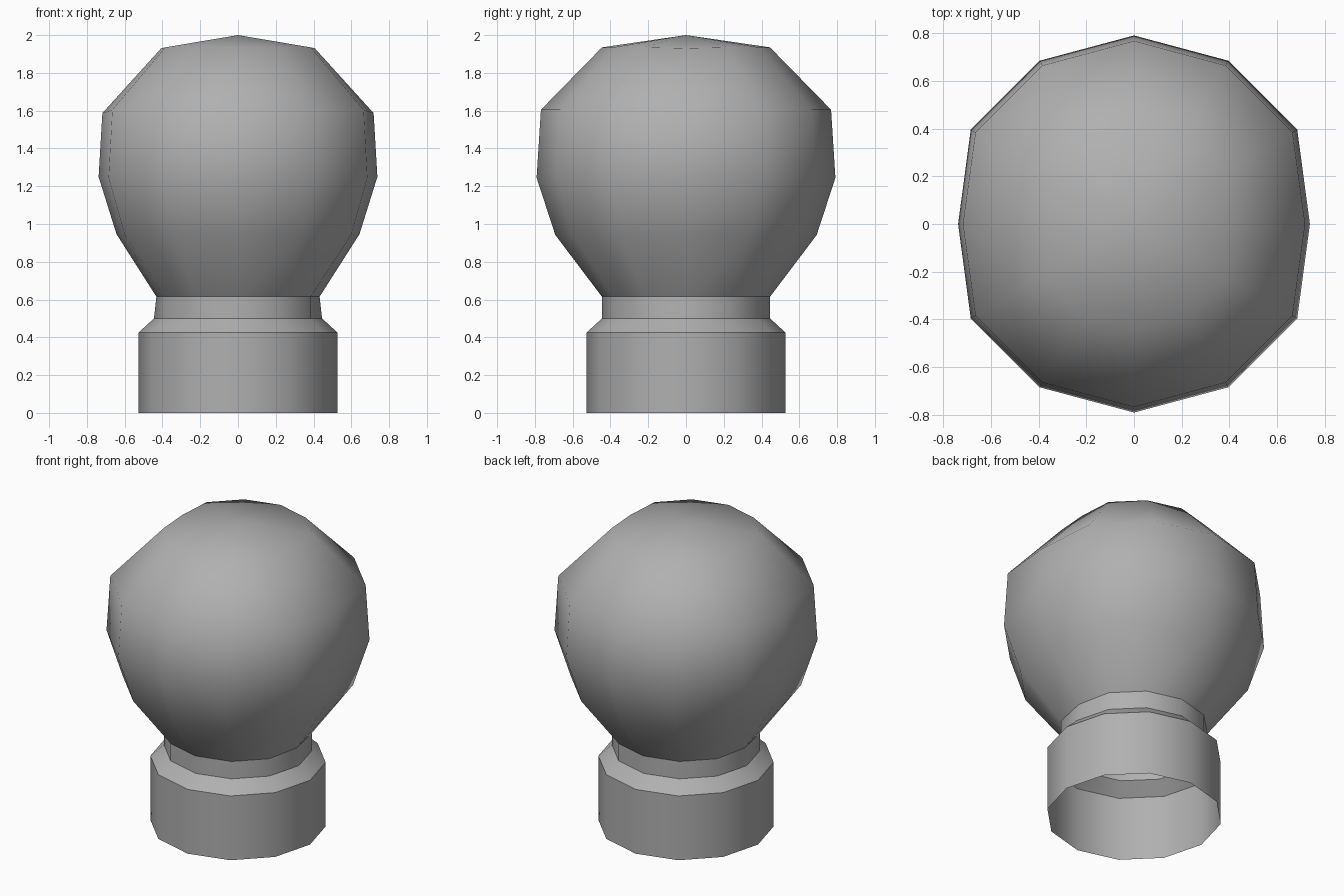
import bpy, bmesh, math

if "Cube" in bpy.data.objects:
    bpy.data.objects.remove(bpy.data.objects["Cube"])

SIDES = 12

# Dark grey finish shared by all parts
grey = bpy.data.materials.new("dark_grey")
grey.diffuse_color = (0.435, 0.435, 0.435, 1)
grey.use_nodes = True
grey.node_tree.nodes["Principled BSDF"].inputs["Base Color"].default_value = grey.diffuse_color


def lathe(name, profile, top=None):
    """Spin rings of (radius, z, side radius, side z); the two x-axis corners use the side values."""
    bm = bmesh.new()
    rings = []
    for r, z, side_r, side_z in profile:
        ring = []
        for i in range(SIDES):
            a = math.tau * i / SIDES
            on_side = i % (SIDES // 2) == 0
            rad, h = (side_r, side_z) if on_side else (r, z)
            ring.append(bm.verts.new((rad * math.cos(a), rad * math.sin(a), h)))
        rings.append(ring)
    for lo, hi in zip(rings, rings[1:]):
        for i in range(SIDES):
            j = (i + 1) % SIDES
            bm.faces.new((lo[i], lo[j], hi[j], hi[i]))
    if top is not None:
        peak = bm.verts.new((0, 0, top))
        for i in range(SIDES):
            bm.faces.new((rings[-1][i], rings[-1][(i + 1) % SIDES], peak))
    mesh = bpy.data.meshes.new(name)
    bm.to_mesh(mesh)
    bm.free()
    mesh.materials.append(grey)
    obj = bpy.data.objects.new(name, mesh)
    bpy.context.collection.objects.link(obj)
    return obj


def smooth(obj, degrees):
    bpy.ops.object.select_all(action='DESELECT')
    obj.select_set(True)
    bpy.context.view_layer.objects.active = obj
    bpy.ops.object.shade_smooth_by_angle(angle=math.radians(degrees))


# Hollow socket, open underneath, with bevelled shoulder and neck
socket = lathe("socket", [
    (0.527, 0.0, 0.527, 0.0),
    (0.527, 0.425, 0.527, 0.425),
    (0.445, 0.50, 0.445, 0.50),
    (0.445, 0.615, 0.432, 0.615),
])
smooth(socket, 40)

# Rounded bulb, slightly flattened on its left and right corners
bulb = lathe("bulb", [
    (0.445, 0.615, 0.432, 0.615),
    (0.692, 0.942, 0.643, 0.946),
    (0.791, 1.245, 0.738, 1.25),
    (0.768, 1.605, 0.718, 1.587),
    (0.445, 1.935, 0.407, 1.93),
], top=2.0)
smooth(bulb, 80)
